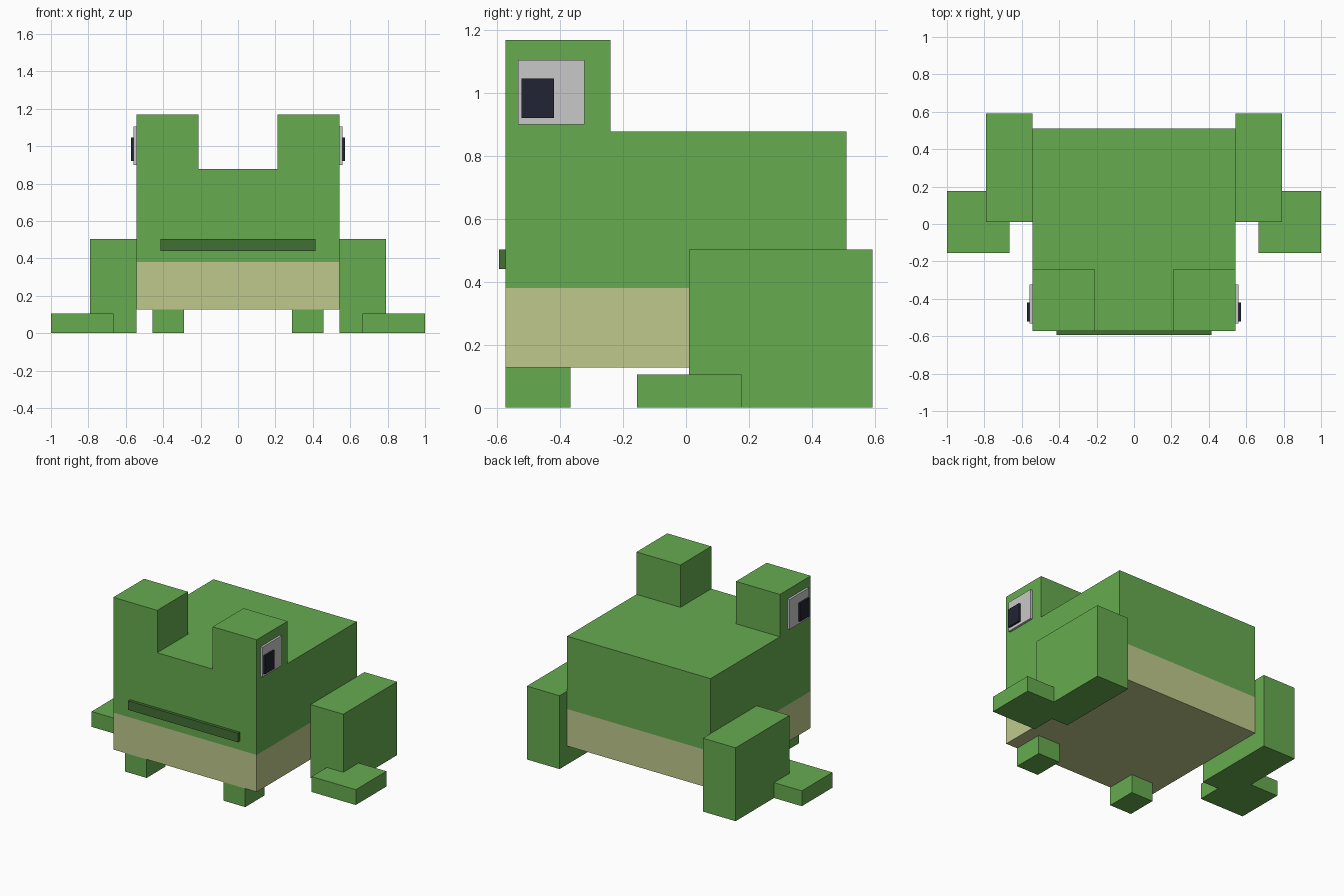
import bpy, bmesh

if "Cube" in bpy.data.objects:
    bpy.data.objects.remove(bpy.data.objects["Cube"])


def material(name, r, g, b):
    m = bpy.data.materials.new(name)
    m.diffuse_color = (r, g, b, 1)
    m.use_nodes = True
    m.node_tree.nodes["Principled BSDF"].inputs["Base Color"].default_value = m.diffuse_color
    return m


GREEN = material("leaf green", 0.133, 0.407, 0.078)
TAN = material("belly tan", 0.521, 0.584, 0.262)
DARK = material("dark green", 0.054, 0.162, 0.034)
WHITE = material("eye white", 0.578, 0.578, 0.578)
BLACK = material("pupil navy", 0.015, 0.017, 0.034)


def box(name, x, y, z, mat):
    """Box spanning the (min, max) ranges x, y, z."""
    bm = bmesh.new()
    bmesh.ops.create_cube(bm, size=1)
    for v in bm.verts:
        v.co = [r[0] if c < 0 else r[1] for c, r in zip(v.co, (x, y, z))]
    mesh = bpy.data.meshes.new(name)
    bm.to_mesh(mesh)
    bm.free()
    mesh.materials.append(mat)
    obj = bpy.data.objects.new(name, mesh)
    bpy.context.collection.objects.link(obj)
    return obj


def pair(name, x, y, z, mat):
    """Right-hand box plus its mirror image on the left."""
    box(name + "_right", x, y, z, mat)
    box(name + "_left", (-x[1], -x[0]), y, z, mat)


# Body, split at the belly line: tan below, green above
body = box("body", (-0.543, 0.543), (-0.573, 0.51), (0.127, 0.878), GREEN)
body.data.materials.append(TAN)
bm = bmesh.new()
bm.from_mesh(body.data)
bmesh.ops.bisect_plane(bm, geom=bm.verts[:] + bm.edges[:] + bm.faces[:],
                       plane_co=(0, 0, 0.38), plane_no=(0, 0, 1))
for f in bm.faces:
    f.material_index = int(f.calc_center_median().z < 0.38)
bm.to_mesh(body.data)
bm.free()

# Mouth
box("mouth", (-0.415, 0.415), (-0.594, -0.573), (0.44, 0.502), DARK)

# Eyes on raised bumps
pair("eye_bump", (0.21, 0.543), (-0.573, -0.24), (0.878, 1.168), GREEN)
pair("eye", (0.543, 0.558), (-0.533, -0.323), (0.9, 1.105), WHITE)
pair("pupil", (0.558, 0.571), (-0.522, -0.419), (0.92, 1.045), BLACK)

# Legs and feet
pair("front_leg", (0.29, 0.456), (-0.573, -0.367), (0, 0.127), GREEN)
pair("hind_leg", (0.543, 0.79), (0.01, 0.592), (0, 0.502), GREEN)
pair("hind_foot", (0.665, 1.0), (-0.155, 0.176), (0, 0.105), GREEN)
